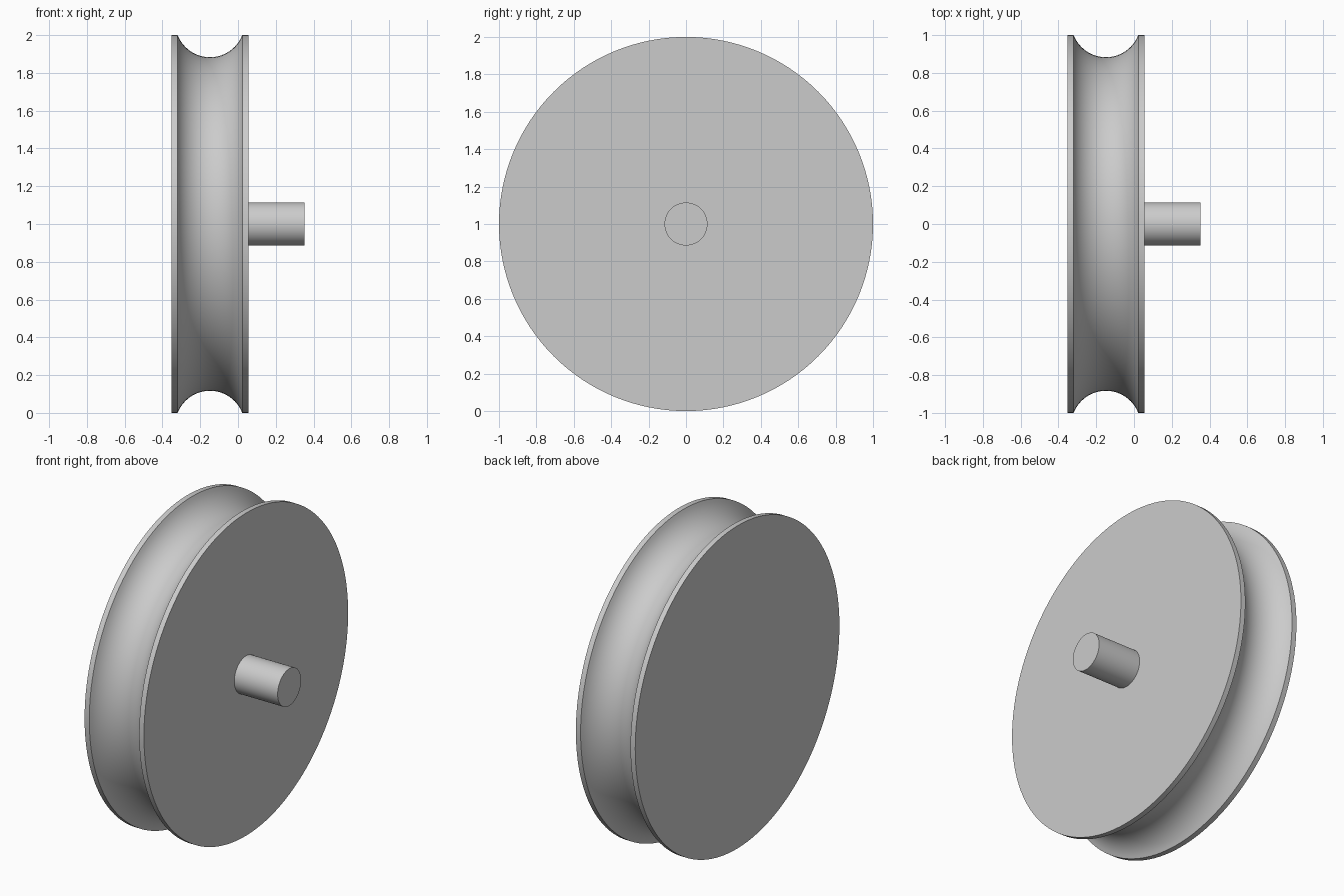
import bpy, bmesh, math
from mathutils import Matrix, Vector

cube = bpy.data.objects.get("Cube")
if cube:
    bpy.data.objects.remove(cube, do_unlink=True)

grey = bpy.data.materials.new("light grey")
grey.use_nodes = True
colour = (0.6, 0.6, 0.6, 1)
grey.diffuse_color = colour
grey.node_tree.nodes["Principled BSDF"].inputs["Base Color"].default_value = colour

AXLE_HEIGHT = 1.0


def turned_part(name, profile, sides):
    """Revolve (x, radius) points about the horizontal axle and cap both ends."""
    bm = bmesh.new()
    rings = []
    for x, radius in profile:
        angles = [math.tau * i / sides for i in range(sides)]
        rings.append([bm.verts.new((x, radius * math.cos(a), radius * math.sin(a)))
                      for a in angles])
    for a, b in zip(rings, rings[1:]):
        for i in range(sides):
            j = (i + 1) % sides
            bm.faces.new((a[i], a[j], b[j], b[i]))
    bm.faces.new(rings[0])
    bm.faces.new(rings[-1])
    bmesh.ops.recalc_face_normals(bm, faces=bm.faces)
    mesh = bpy.data.meshes.new(name)
    bm.to_mesh(mesh)
    bm.free()
    mesh.materials.append(grey)
    obj = bpy.data.objects.new(name, mesh)
    obj.location.z = AXLE_HEIGHT
    bpy.context.collection.objects.link(obj)
    bpy.ops.object.select_all(action="DESELECT")
    obj.select_set(True)
    bpy.context.view_layer.objects.active = obj
    bpy.ops.object.shade_smooth_by_angle(angle=math.radians(30))
    return obj


# Wheel with a circular-arc rope groove between two narrow rims
left_face, right_face = 0.055, -0.352
middle = (left_face + right_face) / 2
half_groove, depth = 0.171, 0.117
arc_radius = (half_groove ** 2 + depth ** 2) / (2 * depth)
arc_centre = 1 - depth + arc_radius
sweep = math.asin(half_groove / arc_radius)
steps = 24
groove = []
for i in range(steps + 1):
    a = sweep * (2 * i / steps - 1)
    groove.append((middle + arc_radius * math.sin(a),
                   arc_centre - arc_radius * math.cos(a)))
turned_part("grooved_wheel", [(right_face, 1)] + groove + [(left_face, 1)], 128)

# Axle stub on one side
turned_part("axle", [(left_face - 0.02, 0.115), (0.352, 0.115)], 64)
